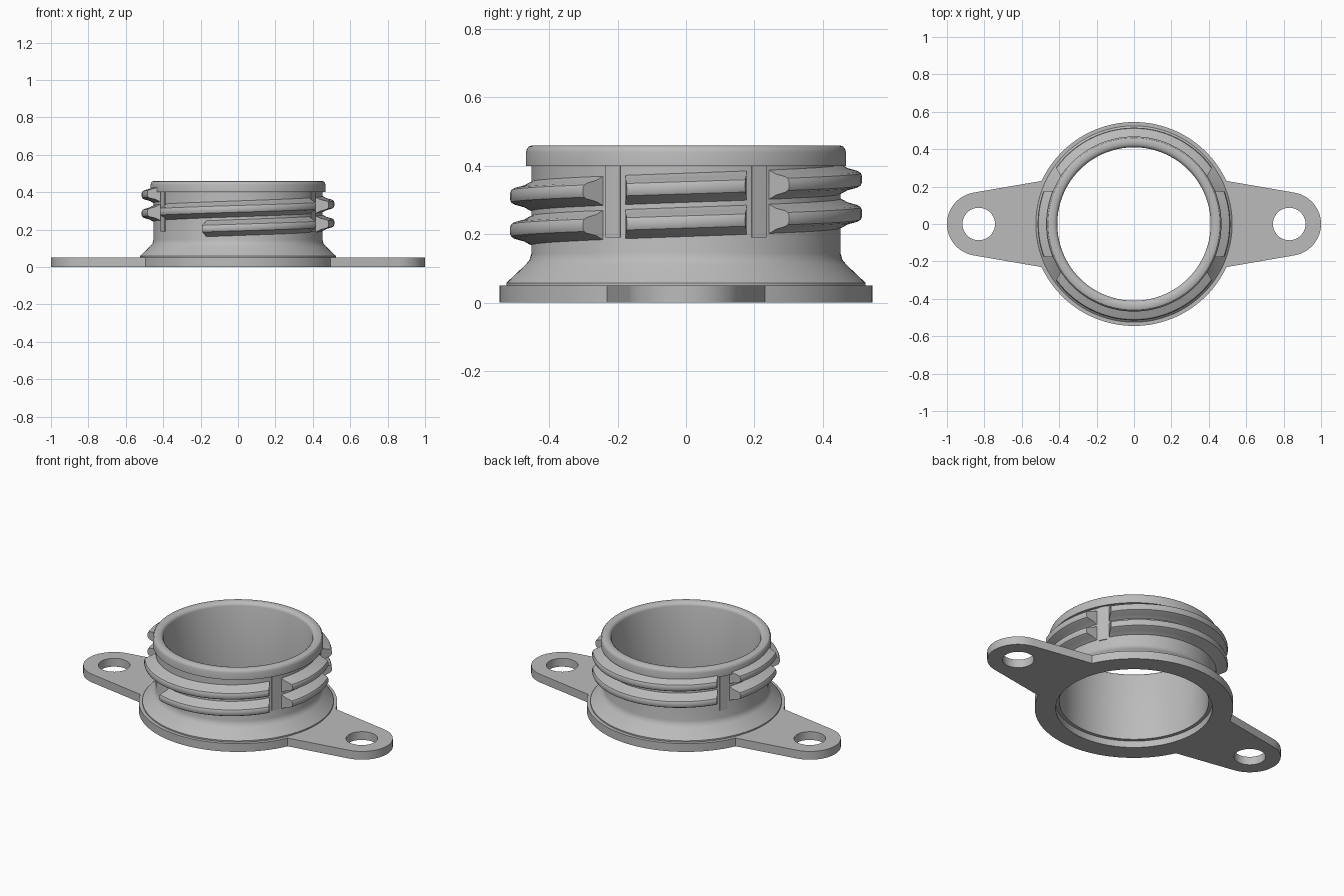
import bpy, bmesh
from math import sin, cos, radians, pi

cube = bpy.data.objects.get("Cube")
if cube:
    bpy.data.objects.remove(cube)

grey = bpy.data.materials.new("plain_grey")
grey.use_nodes = True
grey.diffuse_color = (0.5, 0.5, 0.5, 1)
grey.node_tree.nodes["Principled BSDF"].inputs["Base Color"].default_value = (0.5, 0.5, 0.5, 1)


def finish(obj, angle=30):
    obj.data.materials.clear()
    obj.data.materials.append(grey)
    bpy.ops.object.select_all(action='DESELECT')
    obj.select_set(True)
    bpy.context.view_layer.objects.active = obj
    bpy.ops.object.shade_smooth_by_angle(angle=radians(angle))


def sweep(name, profile, start, end, lift=lambda a: 0, slant=(0, 0), closed=False, step=3):
    """Carry an (r, z) profile round the z axis; slant skews the end faces by radius."""
    bm = bmesh.new()
    n = max(2, round((end - start) / step))
    base = profile[0][0]
    rings = []
    for i in range(n if closed else n + 1):
        t = i / n
        ring = []
        for r, z in profile:
            skew = (slant[0] * (1 - t) + slant[1] * t) * (r - base)
            deg = start + (end - start) * t + skew
            a = radians(deg)
            ring.append(bm.verts.new((r * cos(a), r * sin(a), z + lift(deg))))
        rings.append(ring)
    m = len(profile)
    pairs = list(zip(rings, rings[1:]))
    if closed:
        pairs.append((rings[-1], rings[0]))
    else:
        bm.faces.new(rings[0])
        bm.faces.new(rings[-1])
    for p, q in pairs:
        for j in range(m):
            k = (j + 1) % m
            bm.faces.new((p[j], q[j], q[k], p[k]))
    bmesh.ops.recalc_face_normals(bm, faces=bm.faces)
    mesh = bpy.data.meshes.new(name)
    bm.to_mesh(mesh)
    bm.free()
    obj = bpy.data.objects.new(name, mesh)
    bpy.context.collection.objects.link(obj)
    finish(obj)
    return obj


def arc(cx, r, a0, a1, n):
    return [(cx + r * cos(radians(a0 + (a1 - a0) * i / n)),
             r * sin(radians(a0 + (a1 - a0) * i / n))) for i in range(n + 1)]


# Flange: round plate with two tapering ears, a bore and two screw holes
outline = (arc(0, 0.545, 25, 155, 48) + arc(-0.83, 0.17, 100, 260, 24)
           + arc(0, 0.545, 205, 335, 48) + arc(0.83, 0.17, -80, 80, 24))
loops = [outline, arc(0, 0.43, 0, 360, 120)[:-1]]
loops += [arc(s * 0.83, 0.087, 0, 360, 40)[:-1] for s in (-1, 1)]
curve = bpy.data.curves.new("flange", 'CURVE')
curve.dimensions = '2D'
curve.fill_mode = 'BOTH'
curve.extrude = 0.025
for pts in loops:
    spline = curve.splines.new('POLY')
    spline.points.add(len(pts) - 1)
    for p, (x, y) in zip(spline.points, pts):
        p.co = (x, y, 0, 1)
    spline.use_cyclic_u = True
flange = bpy.data.objects.new("flange", curve)
bpy.context.collection.objects.link(flange)
bpy.ops.object.select_all(action='DESELECT')
flange.select_set(True)
bpy.context.view_layer.objects.active = flange
bpy.ops.object.convert(target='MESH')
flange = bpy.context.view_layer.objects.active
bm = bmesh.new()
bm.from_mesh(flange.data)
bmesh.ops.remove_doubles(bm, verts=bm.verts, dist=0.0005)
bmesh.ops.translate(bm, verts=bm.verts, vec=(0, 0, 0.025))
bmesh.ops.recalc_face_normals(bm, faces=bm.faces)
bm.to_mesh(flange.data)
bm.free()
finish(flange)

# Neck: flared foot, straight wall and rounded lip
sweep("neck", [
    (0.41, 0.04), (0.525, 0.04), (0.525, 0.058), (0.468, 0.112), (0.457, 0.126),
    (0.452, 0.145), (0.452, 0.4), (0.468, 0.4), (0.468, 0.44), (0.465, 0.45),
    (0.459, 0.457), (0.45, 0.46), (0.434, 0.46), (0.422, 0.457), (0.414, 0.45),
    (0.41, 0.44)], 0, 360, closed=True)

# Screw thread: a two-turn helix broken by gaps beside the ears
thread = [(0.445, -0.046), (0.462, -0.038), (0.474, -0.031), (0.503, -0.023),
          (0.511, -0.018), (0.515, -0.009), (0.515, 0.009), (0.511, 0.018),
          (0.503, 0.023), (0.474, 0.031), (0.462, 0.038), (0.445, 0.046)]


def rise(deg):
    return 0.236 + 0.1 * deg / 360


OUT = 55  # degrees of end-face slant per unit of radius
segments = [("front", -112, -32, 0, -OUT)]
for turn in (0, 360):
    segments.append(("left", turn - 23.5, turn + 23.5, OUT, -OUT))
    segments.append(("back", turn + 32, turn + 148, OUT, -OUT))
    segments.append(("right", turn + 156.5, turn + 203.5, OUT, -OUT))
segments.append(("front", 212, 328, OUT, -OUT))
for side, a0, a1, s0, s1 in segments:
    sweep(side + "_thread", thread, a0, a1, rise, (s0, s1))

# Shallow upright webs in the thread gaps
web = [(0.44, 0.19), (0.457, 0.19), (0.457, 0.402), (0.44, 0.402)]
for mid in (-28, 28, 152, 208):
    sweep("gap_web", web, mid - 3, mid + 3)
